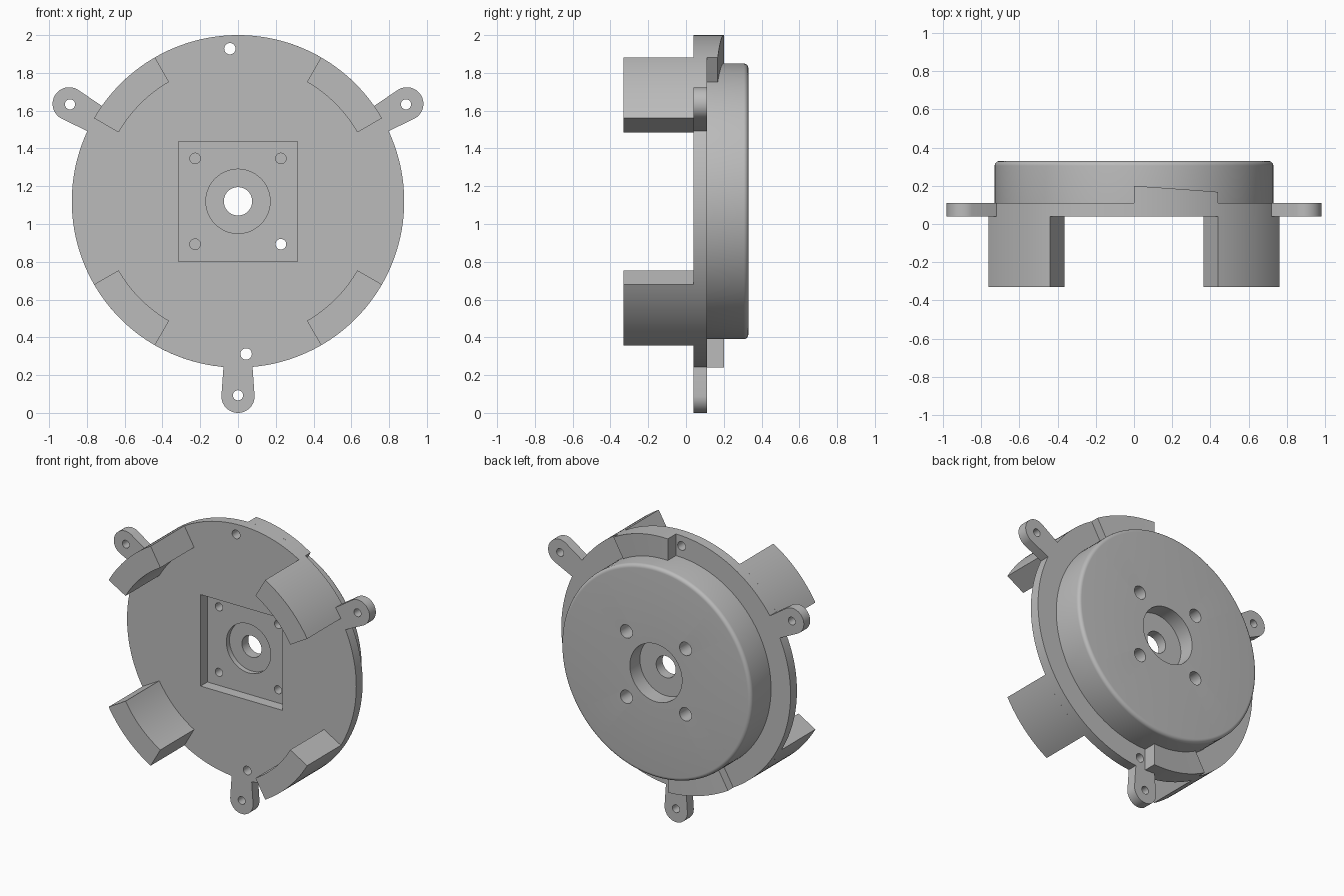
import bpy, bmesh, math
from mathutils import Vector, Matrix

cube = bpy.data.objects.get("Cube")
if cube:
    bpy.data.objects.remove(cube)

CZ = 1.12            # height of the hub axis
R, DRUM = 0.88, 0.73  # flange and drum radii
FRONT, BACK = 0.04, 0.11  # flange faces along y

grey = bpy.data.materials.new("plain_grey")
grey.use_nodes = True
grey.diffuse_color = (0.5, 0.5, 0.5, 1)
grey.node_tree.nodes["Principled BSDF"].inputs["Base Color"].default_value = grey.diffuse_color


def polar(r, deg, y):
    a = math.radians(deg)
    return Vector((r * math.cos(a), y, CZ + r * math.sin(a)))


def finish(name, bm):
    bmesh.ops.remove_doubles(bm, verts=bm.verts, dist=1e-5)
    bmesh.ops.recalc_face_normals(bm, faces=bm.faces)
    mesh = bpy.data.meshes.new(name)
    bm.to_mesh(mesh)
    bm.free()
    mesh.materials.append(grey)
    ob = bpy.data.objects.new(name, mesh)
    bpy.context.collection.objects.link(ob)
    return ob


def loft(name, rings, closed):
    """Skin a list of equal cross-sections, closed round or capped."""
    bm = bmesh.new()
    loops = [[bm.verts.new(p) for p in ring] for ring in rings]
    n = len(loops[0])
    pairs = list(zip(loops, loops[1:])) + ([(loops[-1], loops[0])] if closed else [])
    for a, b in pairs:
        for i in range(n):
            j = (i + 1) % n
            bm.faces.new((a[i], a[j], b[j], b[i]))
    if not closed:
        bm.faces.new(loops[0])
        bm.faces.new(loops[-1])
    return finish(name, bm)


def sector(name, a0, a1, y0, y_start, y_end, steps=16):
    """Curved block between drum and flange radii, with a sloping far face."""
    rings = []
    for i in range(steps + 1):
        t = i / steps
        a, y1 = a0 + (a1 - a0) * t, y_start + (y_end - y_start) * t
        rings.append([polar(DRUM, a, y0), polar(R, a, y0), polar(R, a, y1), polar(DRUM, a, y1)])
    return loft(name, rings, False)


def rod(bm, x, z, r, y0, y1):
    place = Matrix.Translation((x, (y0 + y1) / 2, z)) @ Matrix.Rotation(math.pi / 2, 4, "X")
    bmesh.ops.create_cone(bm, cap_ends=True, segments=32, radius1=r, radius2=r,
                          depth=y1 - y0, matrix=place)


def cut(ob, build):
    bm = bmesh.new()
    build(bm)
    cutter = finish("cutter", bm)
    mod = ob.modifiers.new("cut", "BOOLEAN")
    mod.operation, mod.solver, mod.object = "DIFFERENCE", "EXACT", cutter
    bpy.context.view_layer.objects.active = ob
    bpy.ops.object.modifier_apply(modifier=mod.name)
    bpy.data.objects.remove(cutter)


# Flange, drum and stepped centre bore as one turned body
edge = 0.025
rounded = [(DRUM - edge + edge * math.sin(t * math.pi / 12),
            0.33 - edge + edge * math.cos(t * math.pi / 12)) for t in range(7)]
profile = [(0.075, 0.22), (0.2, 0.22), (0.2, 0.33)] + rounded + [
    (DRUM, BACK), (R, BACK), (R, FRONT), (0.17, FRONT), (0.17, 0.15), (0.075, 0.15)]
body = loft("flanged_drum", [[polar(r, 2.5 * k, y) for r, y in profile] for k in range(144)], True)

# Square motor recess in the front
cut(body, lambda bm: bmesh.ops.create_cube(bm, size=1, matrix=Matrix.Translation((0, 0.015, CZ))
                                           @ Matrix.Diagonal((0.63, 0.2, 0.635, 1))))
# Four screw holes with counterbores from the back, and two pin holes
for sx in (-1, 1):
    for sz in (-1, 1):
        x, z = 0.227 * sx, CZ + 0.227 * sz
        cut(body, lambda bm: rod(bm, x, z, 0.028, 0.0, 0.4))
        cut(body, lambda bm: rod(bm, x, z, 0.046, 0.19, 0.4))
    cut(body, lambda bm: rod(bm, 0.043 * sx, CZ - 0.808 * sx, 0.03, 0.0, 0.2))

parts = [body]

# Four curved legs on the front
for name, start in (("upper_left", 30), ("upper_right", 120), ("lower_right", 210), ("lower_left", 300)):
    parts.append(sector(name + "_leg", start, start + 30, -0.33, FRONT, FRONT))

# Two sloping locking ramps behind the flange
for name, start in (("upper_ramp", 90), ("lower_ramp", 270)):
    parts.append(sector(name, start, start - 30, BACK, 0.2, 0.168))

# Three mounting ears with bolt holes
for name, turn in (("bottom_ear", 0), ("left_ear", 120), ("right_ear", 240)):
    ear = [(0.077, -0.8766), (0, -R), (-0.077, -0.8766)]
    ear += [(0.088 * math.cos(t * math.pi / 20), -1.032 + 0.088 * math.sin(t * math.pi / 20))
            for t in range(20, 41)]
    spin = Matrix.Rotation(-math.radians(turn), 4, "Y")
    rings = [[spin @ Vector((x, y, z)) + Vector((0, 0, CZ)) for x, z in ear] for y in (FRONT, BACK)]
    ob = loft(name, rings, False)
    hole = spin @ Vector((0, 0, -1.027))
    cut(ob, lambda bm: rod(bm, hole.x, CZ + hole.z, 0.027, 0.0, 0.2))
    parts.append(ob)

# Smooth the round walls while keeping edges sharp
bpy.ops.object.select_all(action="DESELECT")
for ob in parts:
    ob.select_set(True)
bpy.context.view_layer.objects.active = body
bpy.ops.object.shade_smooth_by_angle(angle=math.radians(25))
